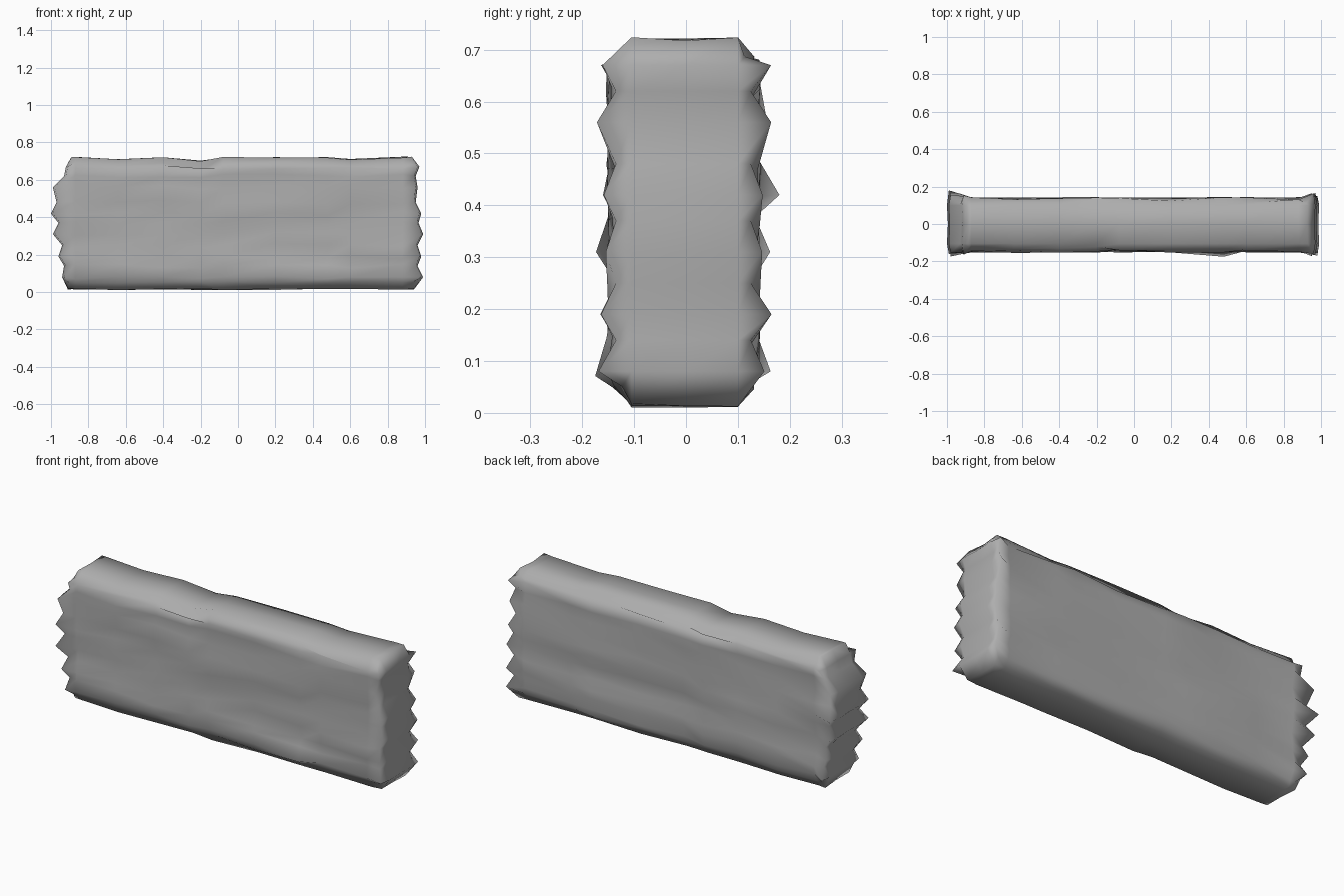
import bpy, bmesh, random

random.seed(4)
if "Cube" in bpy.data.objects:
    bpy.data.objects.remove(bpy.data.objects["Cube"])

# Weathered stone colour
stone = bpy.data.materials.new("weathered grey")
stone.use_nodes = True
GREY = (0.42, 0.42, 0.42, 1)
stone.diffuse_color = GREY
stone.node_tree.nodes["Principled BSDF"].inputs["Base Color"].default_value = GREY

# Stations along the slab, and the chipped outline of each end by height
XS = [-0.95, -0.87, -0.64, -0.4, -0.2, -0.08, 0.2, 0.48, 0.6, 0.88, 0.95]
YS = [-0.145, -0.105, 0.0, 0.1, 0.135]
ZS = [0.015, 0.08, 0.14, 0.19, 0.25, 0.31, 0.37, 0.42, 0.48, 0.56, 0.62, 0.67, 0.72]
LEFT_END = [-0.91, -0.94, -0.93, -0.96, -0.94, -0.99, -0.96, -1.0, -0.97, -0.99, -0.93, -0.92, -0.89]
RIGHT_END = [0.94, 0.99, 0.96, 0.98, 0.96, 0.99, 0.965, 0.98, 0.95, 0.96, 0.95, 0.97, 0.93]
TOP_DENT = {2: -0.008, 4: -0.02, 8: -0.012}
NX, NY, NZ = len(XS) - 1, len(YS) - 1, len(ZS) - 1


def position(i, j, k):
    """Lattice point moved onto the worn, chamfered surface."""
    x, y, z = XS[i], YS[j], ZS[k]
    on_end, on_side, on_cap = i in (0, NX), j in (0, NY), k in (0, NZ)
    sign = 1 if j > 2 else -1
    if on_end:
        x = (LEFT_END if i == 0 else RIGHT_END)[k]
        if on_side:
            # Teeth flare sideways, notches cut in
            x *= 0.99
            tooth = k % 2 == 1
            y += sign * (random.uniform(0.008, 0.03) if tooth else -0.01)
        elif j == 2:
            x *= 0.995
    elif on_side:
        y += sign * random.uniform(-0.012, 0.009)
    if on_cap:
        if on_side:
            # Chamfer along the long edges
            z += 0.035 if k == 0 else -0.035
            y -= sign * 0.012
        if k == NZ:
            z += TOP_DENT.get(i, 0) + random.uniform(-0.003, 0.004)
        else:
            z += random.uniform(-0.005, 0.006)
    if not on_end and not on_cap:
        z += random.uniform(-0.012, 0.012)
    return x, y, z


bm = bmesh.new()
points = {}


def vert(*key):
    if key not in points:
        points[key] = bm.verts.new(position(*key))
    return points[key]


def skin(nu, nv, key):
    """Cover one side of the lattice with quads."""
    for u in range(nu):
        for v in range(nv):
            bm.faces.new([vert(*key(u + a, v + b)) for a, b in ((0, 0), (1, 0), (1, 1), (0, 1))])


for end in (0, 1):
    skin(NX, NZ, lambda u, v: (u, end * NY, v))
    skin(NY, NZ, lambda u, v: (end * NX, u, v))
    skin(NX, NY, lambda u, v: (u, v, end * NZ))

# Isolated chips along the top edge and one bulge low on the front
points[4, 0, NZ].co.z -= 0.02
points[6, NY, NZ].co.z -= 0.015
points[7, 0, 1].co.y = -0.175
points[0, NY, 7].co.y = 0.18

bmesh.ops.recalc_face_normals(bm, faces=bm.faces)
mesh = bpy.data.meshes.new("stone_slab")
bm.to_mesh(mesh)
bm.free()
mesh.materials.append(stone)
mesh.shade_smooth()
slab = bpy.data.objects.new("stone_slab", mesh)
bpy.context.collection.objects.link(slab)
